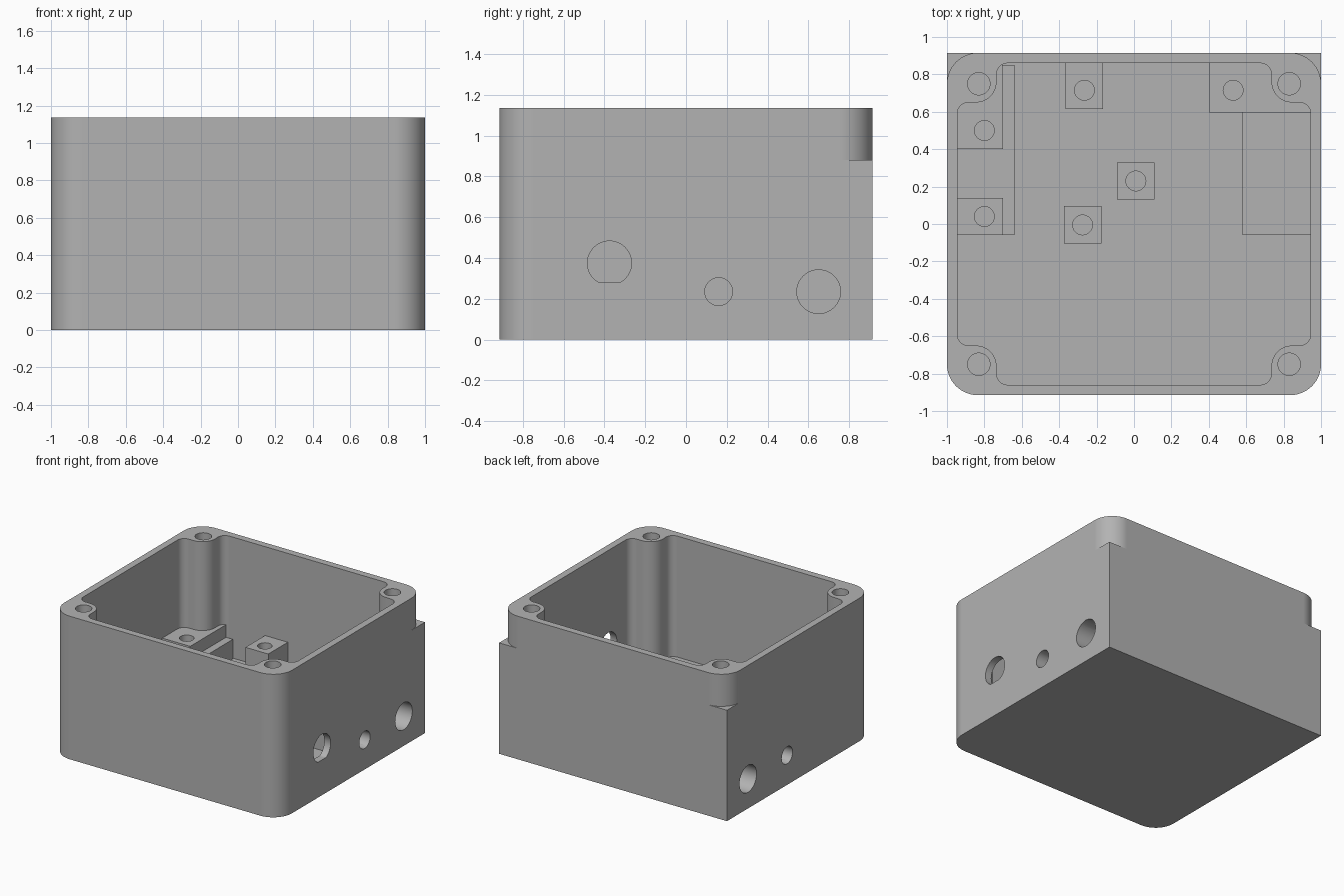
import bpy, bmesh
from math import cos, sin, pi
from mathutils import Vector

if "Cube" in bpy.data.objects:
    bpy.data.objects.remove(bpy.data.objects["Cube"])

grey = bpy.data.materials.new("plain grey")
grey.use_nodes = True
grey.diffuse_color = (0.45, 0.45, 0.45, 1)
grey.node_tree.nodes["Principled BSDF"].inputs["Base Color"].default_value = (0.45, 0.45, 0.45, 1)

W, D, H = 1.0, 0.915, 1.135      # half width, half depth, height
R = 0.165                        # outer corner radius
FLOOR, SHELF, POST, LEDGE = 0.175, 0.33, 0.43, 0.88


def prism(name, points, low, high, axis="Z"):
    """Extrude a closed 2D outline along z or x."""
    def place(p, h):
        return (p[0], p[1], h) if axis == "Z" else (h, p[0], p[1])
    bm = bmesh.new()
    face = bm.faces.new([bm.verts.new(place(p, low)) for p in points])
    grown = bmesh.ops.extrude_face_region(bm, geom=[face])["geom"]
    shift = Vector(place((0, 0), high - low))
    bmesh.ops.translate(bm, vec=shift, verts=[g for g in grown if isinstance(g, bmesh.types.BMVert)])
    bmesh.ops.recalc_face_normals(bm, faces=bm.faces)
    mesh = bpy.data.meshes.new(name)
    bm.to_mesh(mesh)
    bm.free()
    mesh.materials.append(grey)
    ob = bpy.data.objects.new(name, mesh)
    bpy.context.collection.objects.link(ob)
    return ob


def rounded(corners, steps=14):
    """Outline of right-angle corners (x, y, radius) with arcs."""
    out = []
    for i, (x, y, r) in enumerate(corners):
        p = Vector((x, y))
        if r == 0:
            out.append(p)
            continue
        a = (Vector(corners[i - 1][:2]) - p).normalized() * r
        b = (Vector(corners[(i + 1) % len(corners)][:2]) - p).normalized() * r
        for k in range(steps + 1):
            t = k / steps * pi / 2
            out.append(p + a * (1 - sin(t)) + b * (1 - cos(t)))
    return out


def circle(x, y, r, n=48):
    return [(x + r * cos(2 * pi * k / n), y + r * sin(2 * pi * k / n)) for k in range(n)]


def box(name, x0, x1, y0, y1, z0, z1):
    return prism(name, [(x0, y0), (x1, y0), (x1, y1), (x0, y1)], z0, z1)


def apply(ob, kind, **settings):
    mod = ob.modifiers.new(kind, kind)
    for key, value in settings.items():
        setattr(mod, key, value)
    bpy.ops.object.select_all(action="DESELECT")
    bpy.context.view_layer.objects.active = ob
    ob.select_set(True)
    bpy.ops.object.modifier_apply(modifier=mod.name)


def cut(ob, cutter):
    apply(ob, "BOOLEAN", operation="DIFFERENCE", solver="EXACT", object=cutter)


# Enclosure: front corners rounded over the full height
enclosure = prism("enclosure", rounded([(-W, -D, R), (W, -D, R), (W, D, 0), (-W, D, 0)]), 0, H)
cutters = []

# Back corners rounded above the ledge only
for s in (-1, 1):
    arc = [(s * (W - R + R * cos(k * pi / 28)), D - R + R * sin(k * pi / 28)) for k in range(15)]
    outside = [(s * (W - R), D + 0.1), (s * (W + 0.1), D + 0.1), (s * (W + 0.1), D - R)]
    cutters.append(prism("corner_cutter", arc + outside, LEDGE, H + 0.1))

# Cavity that steps around the four screw pillars
quarter = [(0.945, 0.65, 0.06), (0.735, 0.65, 0.11), (0.735, 0.86, 0.06)]
half = quarter + [(-x, y, r) for x, y, r in reversed(quarter)]
cavity = half + [(-x, -y, r) for x, y, r in half]
cutters.append(prism("cavity_cutter", rounded(cavity), FLOOR, H + 0.1))

# Screw holes in the pillars
for sx in (-1, 1):
    for sy in (-1, 1):
        cutters.append(prism("screw_cutter", circle(sx * 0.83, sy * 0.75, 0.06), H - 0.45, H + 0.1))

# Flat-bottomed opening in the left wall
opening = [(y, max(z, 0.28)) for y, z in circle(-0.375, 0.375, 0.108)]
cutters.append(prism("opening_cutter", opening, 0.85, 1.1, "X"))
for c in cutters:
    cut(enclosure, c)

# Round ports, one wide and one narrow in each side wall
ports = []
for s in (-1, 1):
    for y, r in ((0.65, 0.107), (0.16, 0.068)):
        ports.append(prism("port_cutter", circle(y, 0.235, r), s * 0.75, s * 1.1, "X"))

# Shelves and blocks along the side walls
base = FLOOR - 0.07
side_parts = [
    box("right_shelf", -0.97, -0.64, -0.06, 0.85, base, SHELF),
    box("right_back_block", -0.97, -0.70, 0.40, 0.85, base, POST),
    box("right_front_block", -0.97, -0.70, -0.06, 0.14, base, POST),
    box("left_shelf", 0.58, 0.97, -0.06, 0.62, base, SHELF),
    box("left_back_block", 0.40, 0.97, 0.595, 0.88, base, POST),
]
for part in [enclosure] + side_parts:
    for c in ports:
        cut(part, c)

# Free-standing mounting posts
posts = [
    box("back_post", -0.365, -0.165, 0.615, 0.88, base, POST),
    box("middle_post", -0.09, 0.11, 0.13, 0.33, base, POST),
    box("front_post", -0.375, -0.175, -0.105, 0.095, base, POST),
]

# Pilot holes in blocks and posts
pilots = [(1, -0.8, 0.5), (2, -0.8, 0.04), (4, 0.53, 0.715),
          (5, -0.265, 0.715), (6, 0.01, 0.23), (7, -0.275, -0.005)]
parts = side_parts + posts
for index, x, y in pilots:
    c = prism("pilot_cutter", circle(x, y, 0.053, 32), POST - 0.1, POST + 0.1)
    cutters.append(c)
    cut(parts[index], c)

for c in cutters + ports:
    bpy.data.objects.remove(c)

# Smooth curved walls, crisp edges
for ob in [enclosure] + parts:
    bpy.ops.object.select_all(action="DESELECT")
    bpy.context.view_layer.objects.active = ob
    ob.select_set(True)
    bpy.ops.object.shade_smooth_by_angle(angle=pi / 6)
    apply(ob, "WEIGHTED_NORMAL", keep_sharp=True)
